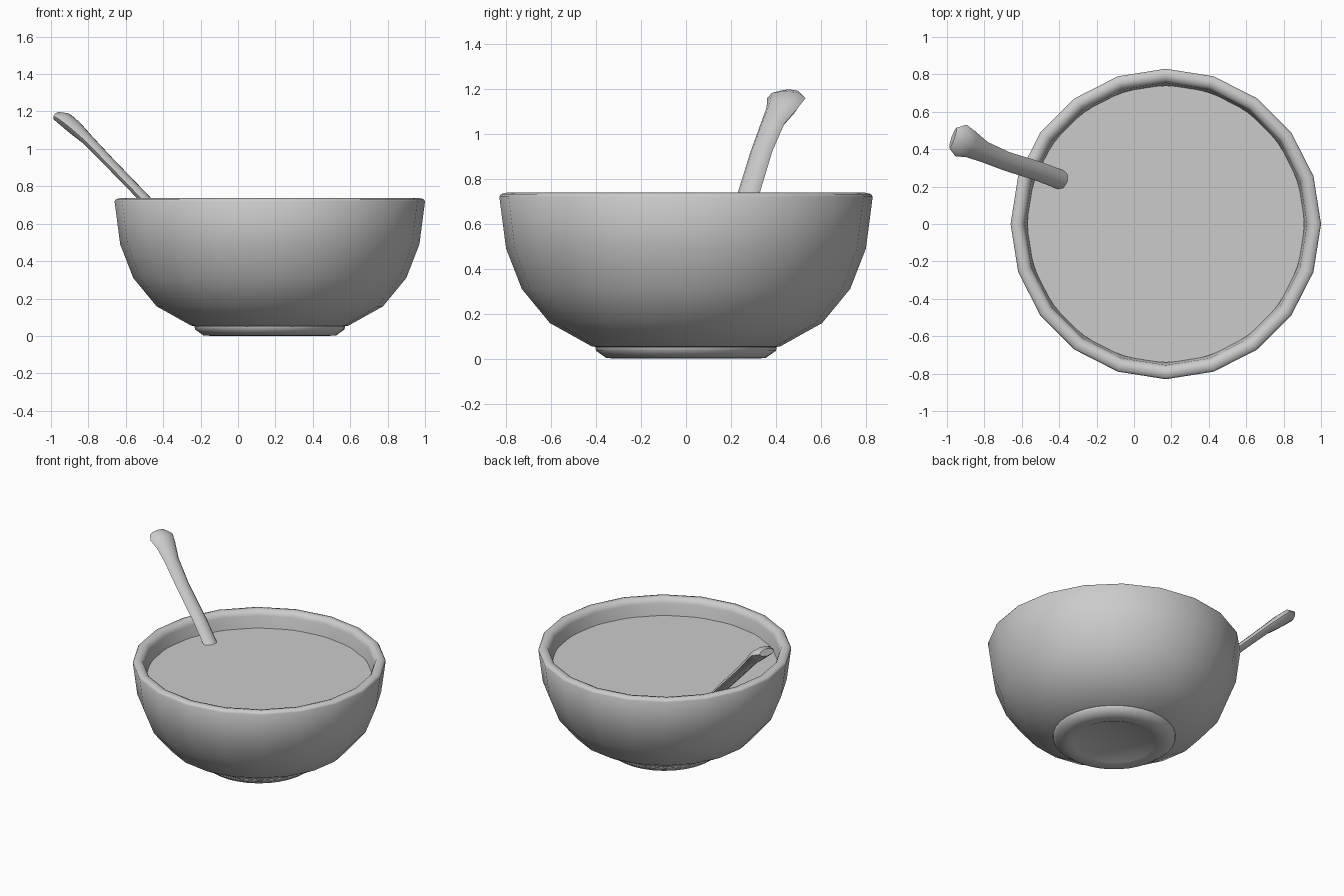
import bpy, bmesh, math
from mathutils import Vector

if "Cube" in bpy.data.objects:
    bpy.data.objects.remove(bpy.data.objects["Cube"])

CX = 0.17  # bowl axis offset


def finish(bm, name, angle):
    bmesh.ops.recalc_face_normals(bm, faces=bm.faces)
    me = bpy.data.meshes.new(name)
    bm.to_mesh(me)
    bm.free()
    ob = bpy.data.objects.new(name, me)
    bpy.context.collection.objects.link(ob)
    bpy.ops.object.select_all(action='DESELECT')
    ob.select_set(True)
    bpy.context.view_layer.objects.active = ob
    bpy.ops.object.shade_smooth_by_angle(angle=math.radians(angle))
    return ob


def loft(rings, name, angle, cap_start=False, cap_end=False):
    bm = bmesh.new()
    loops = [[bm.verts.new(p) for p in ring] for ring in rings]
    n = len(loops[0])
    for a, b in zip(loops, loops[1:]):
        for i in range(n):
            j = (i + 1) % n
            bm.faces.new((a[i], a[j], b[j], b[i]))
    if cap_start:
        bm.faces.new(loops[0][::-1])
    if cap_end:
        bm.faces.new(loops[-1])
    return finish(bm, name, angle)


def circle(r, z, n):
    return [(CX + r * math.cos(2 * math.pi * i / n),
             r * math.sin(2 * math.pi * i / n), z) for i in range(n)]


def lathe(profile, n, name, angle, **caps):
    return loft([circle(r, z, n) for r, z in profile], name, angle, **caps)


# Bowl: outer wall, rounded rim, inner wall
lathe([(0.36, 0.045), (0.42, 0.055), (0.605, 0.158), (0.73, 0.31), (0.80, 0.49),
       (0.83, 0.72), (0.822, 0.732), (0.795, 0.738), (0.768, 0.731), (0.755, 0.70),
       (0.742, 0.60), (0.70, 0.45), (0.55, 0.22), (0.36, 0.12)],
      20, "bowl", 60, cap_start=True, cap_end=True)

# Foot ring with a shallow recess underneath
lathe([(0.39, 0.065), (0.403, 0.05), (0.40, 0.035), (0.355, 0.003), (0.31, 0.0),
       (0.27, 0.006), (0.237, 0.022)],
      32, "foot_ring", 50, cap_start=True, cap_end=True)

# Flat liquid surface
bm = bmesh.new()
bm.faces.new([bm.verts.new(p) for p in circle(0.74, 0.617, 40)])
finish(bm, "soup_surface", 30)

# Spoon handle: centre, half width, half thickness
sections = [((-0.375, 0.230, 0.60), 0.052, 0.026),
            ((-0.505, 0.280, 0.74), 0.052, 0.027),
            ((-0.68, 0.335, 0.92), 0.051, 0.028),
            ((-0.80, 0.385, 1.045), 0.056, 0.030),
            ((-0.875, 0.428, 1.115), 0.074, 0.040),
            ((-0.925, 0.446, 1.158), 0.090, 0.038),
            ((-0.968, 0.460, 1.175), 0.058, 0.024)]
side = Vector((0.33, 0.94, 0)).normalized()
rings = []
for k, (c, w, t) in enumerate(sections):
    a = Vector(sections[max(k - 1, 0)][0])
    b = Vector(sections[min(k + 1, len(sections) - 1)][0])
    normal = (b - a).cross(side).normalized()
    rings.append([Vector(c) + side * w * math.cos(q) + normal * t * math.sin(q)
                  for q in (math.pi * i / 4 for i in range(8))])
loft(rings, "spoon_handle", 50, cap_start=True, cap_end=True)
